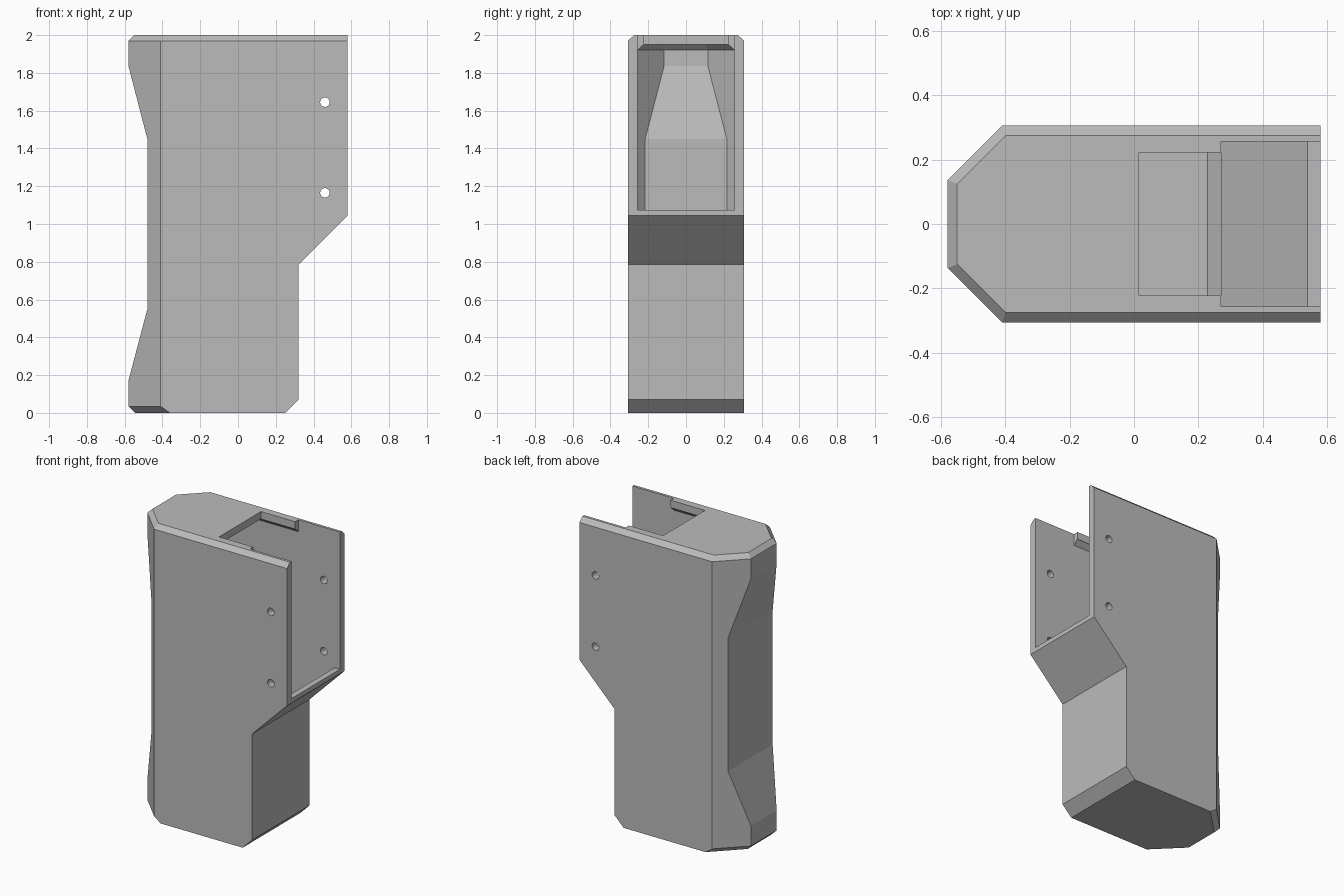
import bpy, bmesh
from mathutils import Matrix

cube = bpy.data.objects.get("Cube")
if cube:
    bpy.data.objects.remove(cube, do_unlink=True)

grey = bpy.data.materials.new("plain grey")
grey.use_nodes = True
grey.diffuse_color = (0.5, 0.5, 0.5, 1)
grey.node_tree.nodes["Principled BSDF"].inputs["Base Color"].default_value = (0.5, 0.5, 0.5, 1)


def finish(name, bm):
    bmesh.ops.recalc_face_normals(bm, faces=bm.faces)
    mesh = bpy.data.meshes.new(name)
    bm.to_mesh(mesh)
    bm.free()
    mesh.materials.append(grey)
    obj = bpy.data.objects.new(name, mesh)
    bpy.context.scene.collection.objects.link(obj)
    return obj


def loft(name, rings):
    """Join equal rings of 3D points and cap both ends."""
    bm = bmesh.new()
    loops = [[bm.verts.new(p) for p in ring] for ring in rings]
    for a, b in zip(loops, loops[1:]):
        for i in range(len(a)):
            j = (i + 1) % len(a)
            bm.faces.new((a[i], a[j], b[j], b[i]))
    bm.faces.new(loops[0])
    bm.faces.new(loops[-1])
    return finish(name, bm)


def box(name, x, y, z):
    corners = [(x[0], -y), (x[1], -y), (x[1], y), (x[0], y)]
    return loft(name, [[(a, b, h) for a, b in corners] for h in z])


def pin(name, x, z, radius):
    bm = bmesh.new()
    bmesh.ops.create_cone(bm, cap_ends=True, segments=32, radius1=radius, radius2=radius,
                          depth=1, matrix=Matrix.Translation((x, 0, z)) @ Matrix.Rotation(1.5707963, 4, 'X'))
    return finish(name, bm)


def combine(target, tool, operation):
    """Apply a boolean and discard the tool."""
    mod = target.modifiers.new("cut", 'BOOLEAN')
    mod.operation = operation
    mod.solver = 'EXACT'
    mod.object = tool
    bpy.context.view_layer.objects.active = target
    bpy.ops.object.modifier_apply(modifier=mod.name)
    bpy.data.objects.remove(tool, do_unlink=True)


def plan(front, side, back, corner, z):
    """Plan outline with 45 degree corners at the back; corner is y - x on them."""
    half = [(front, side), (side - corner, side), (back, back + corner)]
    return [(x, y, z) for x, y in half + [(x, -y) for x, y in reversed(half)]]


def side_prism(name, points):
    return loft(name, [[(x, y, z) for x, z in points] for y in (-0.5, 0.5)])


# Back edge with a shallow hand recess, drawn from bottom to top
def back_edge(shift):
    return [(x + shift, z) for x, z in
            [(-0.62, -0.1), (-0.62, 0.018), (-0.48, 0.55), (-0.48, 1.45), (-0.62, 1.99), (-0.62, 2.1)]]


# Outer grip body, bevelled along the top and the lower back
body = loft("grip_housing", [
    plan(0.58, 0.307, -0.545, 0.6675, 0),
    plan(0.58, 0.307, -0.58, 0.717, 0.035),
    plan(0.58, 0.307, -0.58, 0.717, 1.97),
    plan(0.58, 0.275, -0.55, 0.675, 2)])
combine(body, side_prism("side_profile", back_edge(0) + [
    (0.7, 2.1), (0.7, 1.165), (0.32, 0.785), (0.32, 0.07), (0.15, -0.1)]), 'INTERSECT')

# Hollow interior, following the outside at one wall thickness
cavity = loft("cavity", [
    plan(0.7, 0.257, -0.53, 0.646, 0.05),
    plan(0.7, 0.257, -0.53, 0.646, 1.92),
    plan(0.7, 0.225, -0.50, 0.604, 1.95)])
combine(cavity, side_prism("cavity_profile", back_edge(0.05) + [
    (0.8, 2.1), (0.8, 1.075), (0.54, 1.075), (0.27, 0.805), (0.27, 0.091), (0.079, -0.1)]), 'INTERSECT')
combine(body, cavity, 'DIFFERENCE')

# Stepped slot in the top wall
combine(body, box("narrow_slot", (0.015, 0.65), 0.223, (1.9, 2.1)), 'DIFFERENCE')
combine(body, box("wide_slot", (0.27, 0.65), 0.257, (1.8, 2.1)), 'DIFFERENCE')

# Screw holes through both side walls
for height in (1.165, 1.645):
    combine(body, pin("screw_hole", 0.46, height, 0.025), 'DIFFERENCE')
